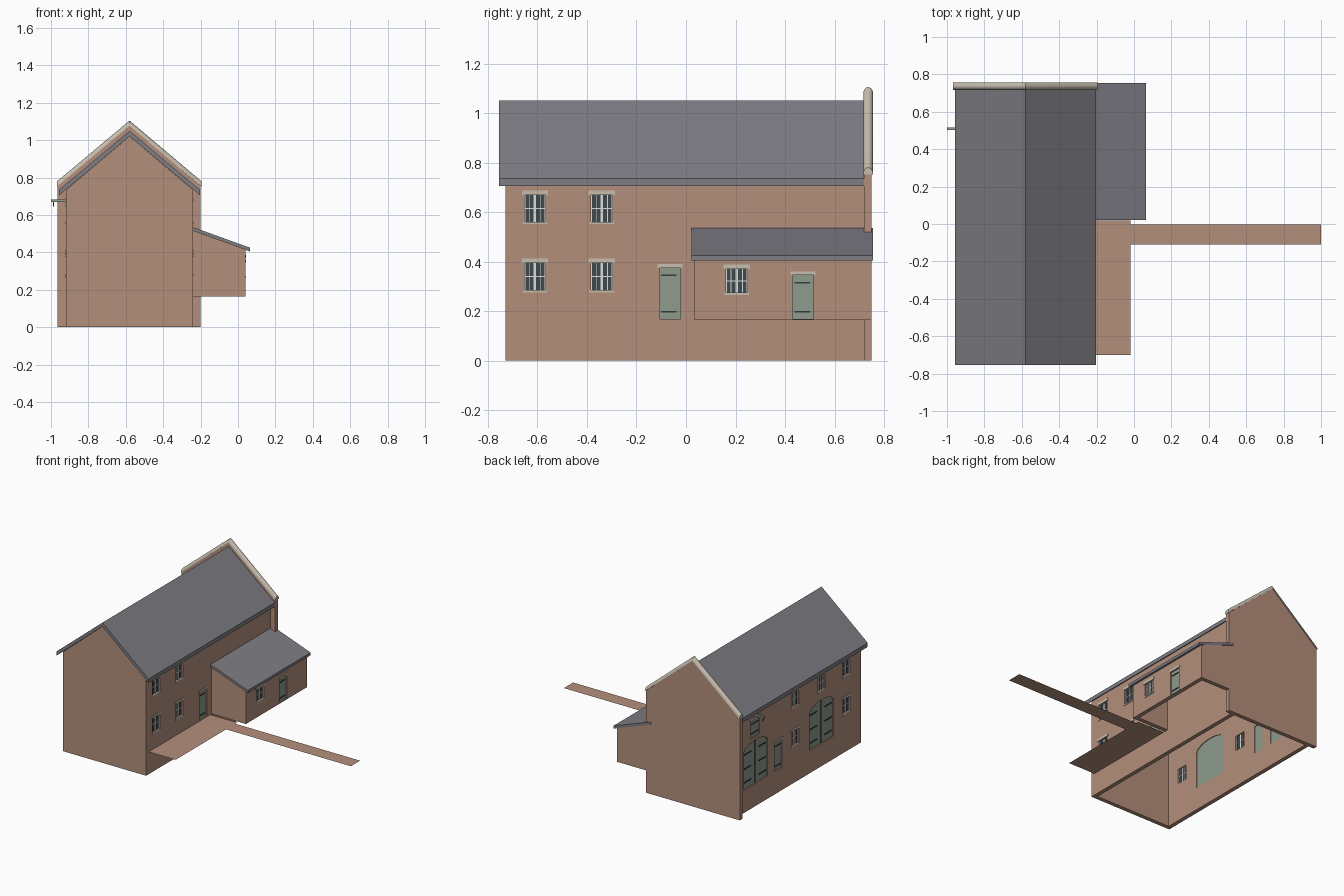
import bpy, bmesh, math

if "Cube" in bpy.data.objects:
    bpy.data.objects.remove(bpy.data.objects["Cube"])


def mat(name, r, g, b):
    m = bpy.data.materials.new(name)
    m.diffuse_color = [((c / 255 + 0.055) / 1.055) ** 2.4 for c in (r, g, b)] + [1]
    m.use_nodes = True
    m.node_tree.nodes["Principled BSDF"].inputs["Base Color"].default_value = m.diffuse_color
    return m


BRICK = mat("brick", 180, 143, 124)
SLATE = mat("slate", 126, 125, 132)
STONE = mat("pale stone", 198, 189, 174)
GREEN = mat("green paint", 142, 155, 140)
GLASS = mat("dark glass", 62, 72, 77)
WHITE = mat("white paint", 222, 222, 216)
IRON = mat("iron", 52, 60, 58)


def finish(name, bm, m):
    bmesh.ops.recalc_face_normals(bm, faces=bm.faces[:])
    me = bpy.data.meshes.new(name)
    bm.to_mesh(me)
    bm.free()
    ob = bpy.data.objects.new(name, me)
    bpy.context.collection.objects.link(ob)
    me.materials.append(m)
    return ob


def add_prism(bm, pts, a, b, axis):
    """Extrude a 2D outline along y (points are x,z) or x (points are y,z)."""
    put = (lambda p, t: (p[0], t, p[1])) if axis == "y" else (lambda p, t: (t, p[0], p[1]))
    r0 = [bm.verts.new(put(p, a)) for p in pts]
    r1 = [bm.verts.new(put(p, b)) for p in pts]
    bm.faces.new(r0)
    bm.faces.new(r1)
    for i in range(len(pts)):
        j = (i + 1) % len(pts)
        bm.faces.new((r0[i], r0[j], r1[j], r1[i]))


def prism(name, pts, a, b, m, axis="y"):
    bm = bmesh.new()
    add_prism(bm, pts, a, b, axis)
    return finish(name, bm, m)


def rect(y0, y1, z0, z1):
    return [(y0, z0), (y1, z0), (y1, z1), (y0, z1)]


def plates(name, outlines, a, b, m):
    """Several y,z outlines extruded along x as one object."""
    bm = bmesh.new()
    for o in outlines:
        add_prism(bm, o, a, b, "x")
    return finish(name, bm, m)


def cut(ob, cutter):
    mod = ob.modifiers.new("cut", "BOOLEAN")
    mod.operation, mod.solver, mod.object = "DIFFERENCE", "EXACT", cutter
    bpy.context.view_layer.objects.active = ob
    bpy.ops.object.modifier_apply(modifier=mod.name)
    bpy.data.objects.remove(cutter, do_unlink=True)


# Main dimensions
RX, WL, WR, T = -0.58, -0.92, -0.24, 0.03
K = 0.84
under = lambda x: 1.02 - K * abs(x - RX)

# House walls, open below and up to the roof
house = prism("house_walls", [(WL, 0), (WR, 0), (WR, under(WR)), (RX, 1.02), (WL, under(WL))],
              -0.73, 0.73, BRICK)
cut(house, prism("hollow", [(WL + T, -1), (WR - T, -1), (WR - T, 2), (WL + T, 2)], -0.73 + T, 0.72, BRICK))

# Rear parapet gable
prism("parapet_gable", [(-0.965, 0), (-0.2, 0), (-0.2, 0.755), (RX, 1.08), (-0.965, 0.755)],
      0.72, 0.75, BRICK)

# Half-round coping on the parapet
bm = bmesh.new()
rings = []
for x, z in ((-0.968, 0.752), (RX, 1.077), (-0.195, 0.752)):
    rings.append([bm.verts.new((x, 0.736 + 0.02 * math.cos(math.pi * i / 10),
                                z + 0.028 * math.sin(math.pi * i / 10))) for i in range(11)])
for a, b in zip(rings, rings[1:]):
    for i in range(11):
        j = (i + 1) % 11
        bm.faces.new((a[i], a[j], b[j], b[i]))
bm.faces.new(rings[0])
bm.faces.new(rings[2])
coping = finish("coping", bm, STONE)
bpy.ops.object.select_all(action="DESELECT")
coping.select_set(True)
bpy.context.view_layer.objects.active = coping
bpy.ops.object.shade_smooth_by_angle(angle=math.radians(30))

# Main roof
prism("main_roof", [(-0.957, 0.705), (RX, 1.02), (-0.203, 0.705), (-0.203, 0.735), (RX, 1.05), (-0.957, 0.735)],
      -0.755, 0.722, SLATE)

# Lean-to with its roof
EX = 0.04
lean = prism("lean_to_walls", [(WR, 0.165), (EX, 0.165), (EX, 0.414), (WR, 0.515)], 0.035, 0.75, BRICK)
cut(lean, prism("hollow", [(WR - 0.1, 0), (EX - T, 0), (EX - T, 1), (WR - 0.1, 1)], 0.035 + T, 0.72, BRICK))
prism("lean_to_roof", [(WR, 0.515), (0.065, 0.405), (0.065, 0.425), (WR, 0.535)], 0.022, 0.755, SLATE)

# Terrace and long path
bm = bmesh.new()
for x0, x1, y0, y1 in ((WR, -0.02, -0.70, 0.02), (-0.02, 1.0, -0.11, -0.002)):
    bm.faces.new([bm.verts.new((x, y, 0.165)) for x, y in ((x0, y0), (x1, y0), (x1, y1), (x0, y1))])
finish("terrace_and_path", bm, BRICK)


def arch(y, w, z0, z1, rise):
    """Door outline with a shallow curved head."""
    return [(y - w, z0), (y + w, z0)] + [
        (y + w * math.cos(math.pi * i / 12), z1 + rise * math.sin(math.pi * i / 12)) for i in range(13)]


def window(wall, face, s, y, z0, z1):
    w = 0.043
    cut(wall, plates("opening", [rect(y - w, y + w, z0, z1)], face - s * 0.05, face + s * 0.02, BRICK))
    plates("window_glass", [rect(y - w, y + w, z0, z1)], face - s * 0.022, face - s * 0.012, GLASS)
    zm, h = (z0 + z1) / 2, z1 - z0
    bars = [rect(y - 0.005, y + 0.005, z0, z1), rect(y - w, y + w, zm - 0.002, zm + 0.002)]
    for k in (-1, 1):
        bars.append(rect(y + k * 0.023 - 0.0015, y + k * 0.023 + 0.0015, z0, z1))
        bars.append(rect(y + k * 0.041 - 0.002, y + k * 0.041 + 0.002, z0, z1))
    plates("window_bars", bars, face - s * 0.025, face - s * 0.008, WHITE)
    plates("window_lintel_and_sill", [rect(y - 0.053, y + 0.053, z1, z1 + 0.018),
                                      rect(y - 0.049, y + 0.049, z0 - 0.009, z0)],
           face - s * 0.02, face + s * 0.004, STONE)


def door(wall, face, s, outline, straps, name):
    cut(wall, plates("opening", [outline], face - s * 0.05, face + s * 0.02, BRICK))
    plates(name, [outline], face - s * 0.025, face - s * 0.008, GREEN)
    plates(name + "_straps", straps, face - s * 0.012, face - s * 0.003, IRON)


def plain_door(wall, face, s, y, z1, lintel=True, z0=0.168, w=0.043):
    straps = [rect(y - w + 0.008, y + w - 0.016, z - 0.003, z + 0.003) for z in (z0 + 0.03, z1 - 0.03)]
    door(wall, face, s, rect(y - w, y + w, z0, z1), straps, "door")
    plates("door_lintel", [rect(y - w - 0.008, y + w + 0.008, z1, z1 + 0.016)],
           face - s * 0.02, face + s * 0.004, STONE)


# Right side: windows and doors
for y in (-0.61, -0.34):
    for z in (0.285, 0.56):
        window(house, WR, 1, y, z, z + 0.11)
plain_door(house, WR, 1, -0.065, 0.375)
window(lean, EX, 1, 0.205, 0.275, 0.37)
plain_door(lean, EX, 1, 0.473, 0.345)

# Left side: windows, plain door and loading hatch
for y, z in ((0.04, 0.275), (0.04, 0.56), (-0.27, 0.56), (-0.56, 0.285), (-0.56, 0.56)):
    window(house, WL, -1, y, z, z + 0.11)
plain_door(house, WL, -1, 0.235, 0.375)
plain_door(house, WL, -1, 0.505, 0.645, z0=0.515, w=0.052)

# Left side: large arched doors
for y in (0.5, -0.27):
    straps = [rect(y + k * 0.085 - 0.04, y + k * 0.085 + 0.04, z - 0.004, z + 0.004)
              for k in (-1, 1) for z in (0.215, 0.315, 0.42)]
    straps.append(rect(y - 0.0015, y + 0.0015, 0.168, 0.485))
    door(house, WL, -1, arch(y, 0.14, 0.168, 0.435, 0.055), straps, "arched_door")

# Hoist beam and hook above the hatch
plates("hoist_beam", [rect(0.503, 0.517, 0.67, 0.684)], -1.0, WL + 0.01, GREEN)
plates("hoist_hook", [rect(0.507, 0.513, 0.645, 0.67)], -0.99, -0.984, IRON)
